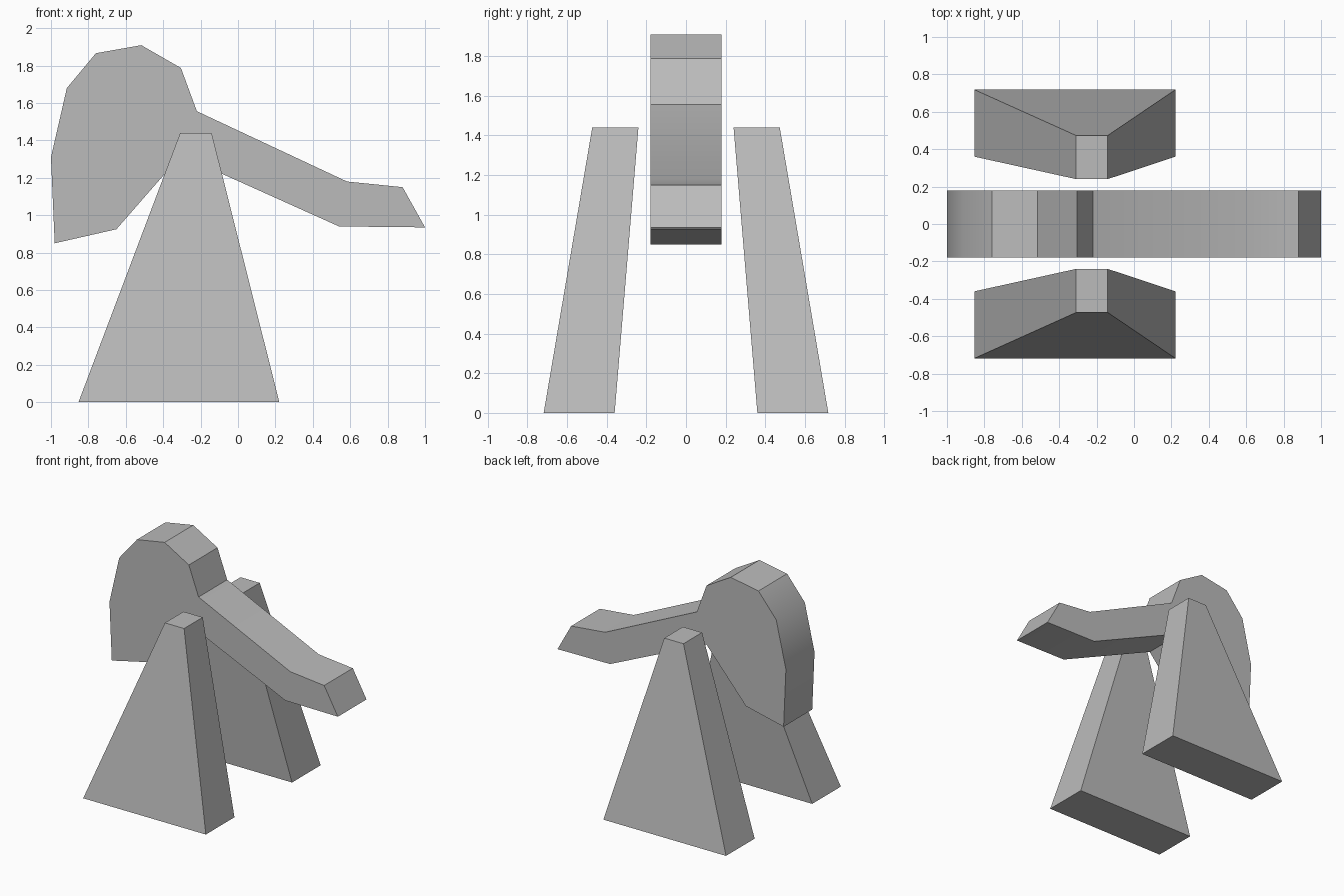
import bpy

if "Cube" in bpy.data.objects:
    bpy.data.objects.remove(bpy.data.objects["Cube"])

grey = bpy.data.materials.new("plain grey")
grey.diffuse_color = (0.5, 0.5, 0.5, 1)
grey.use_nodes = True
grey.node_tree.nodes["Principled BSDF"].inputs["Base Color"].default_value = grey.diffuse_color


def add_object(name, verts, faces):
    mesh = bpy.data.meshes.new(name)
    mesh.from_pydata(verts, [], faces)
    mesh.materials.append(grey)
    obj = bpy.data.objects.new(name, mesh)
    bpy.context.collection.objects.link(obj)
    return obj


def loft(name, ring_a, ring_b):
    """Closed solid between two matching rings."""
    n = len(ring_a)
    faces = [tuple(range(n))[::-1], tuple(range(n, 2 * n))]
    faces += [(i, (i + 1) % n, n + (i + 1) % n, n + i) for i in range(n)]
    return add_object(name, ring_a + ring_b, faces)


def rect(x0, x1, y0, y1, z):
    return [(x0, y0, z), (x1, y0, z), (x1, y1, z), (x0, y1, z)]


# Rocking beam with rounded head: side profile (x, z), extruded along y
profile = [(-1.0, 1.31), (-0.98, 0.85), (-0.65, 0.925), (-0.305, 1.32),
           (0.54, 0.94), (1.0, 0.935), (0.88, 1.15), (0.583, 1.18),
           (-0.22, 1.556), (-0.305, 1.787), (-0.517, 1.909),
           (-0.76, 1.866), (-0.915, 1.68)]
beam = loft("rocking_beam",
            [(x, 0.179, z) for x, z in profile],
            [(x, -0.179, z) for x, z in profile])
bpy.context.view_layer.objects.active = beam
beam.select_set(True)
bpy.ops.object.shade_smooth_by_angle(angle=0.5236)

# Tapered support legs, one on each side of the beam
for name, s in (("front_support", -1), ("back_support", 1)):
    (b0, b1), (t0, t1) = [sorted((s * a, s * b))
                          for a, b in ((0.36, 0.718), (0.24, 0.473))]
    loft(name, rect(-0.853, 0.221, b0, b1, 0),
         rect(-0.309, -0.141, t0, t1, 1.44))

# Make all faces point outward
for obj in bpy.data.objects:
    bpy.ops.object.select_all(action='DESELECT')
    obj.select_set(True)
    bpy.context.view_layer.objects.active = obj
    bpy.ops.object.mode_set(mode='EDIT')
    bpy.ops.mesh.select_all(action='SELECT')
    bpy.ops.mesh.normals_make_consistent(inside=False)
    bpy.ops.object.mode_set(mode='OBJECT')
